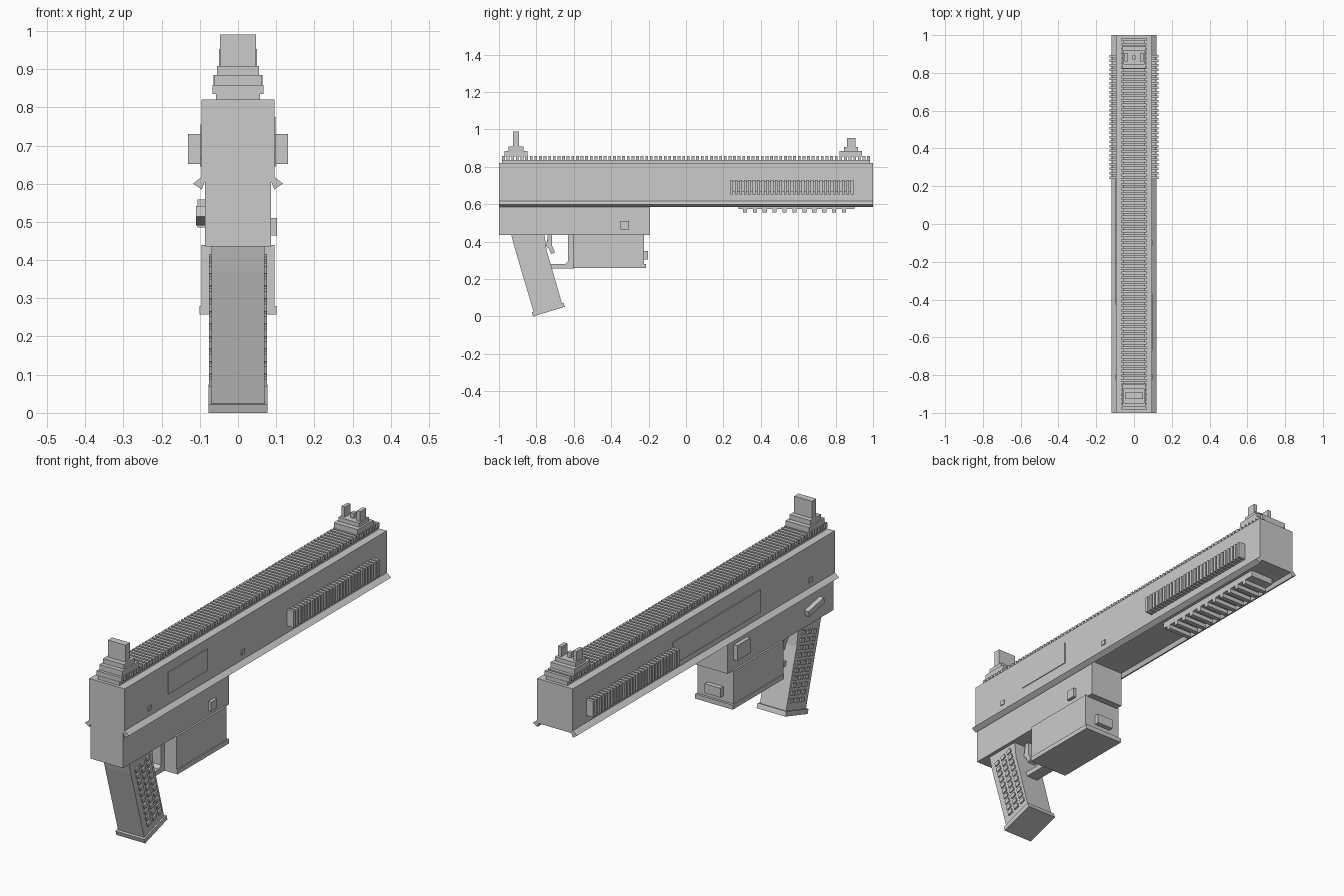
import bpy, bmesh, math
from mathutils import Vector, Matrix

grey = bpy.data.materials.new("plain_grey")
grey.diffuse_color = (0.6, 0.6, 0.6, 1)


def finish(name, bm):
    bmesh.ops.recalc_face_normals(bm, faces=bm.faces)
    me = bpy.data.meshes.new(name)
    bm.to_mesh(me)
    bm.free()
    me.materials.append(grey)
    ob = bpy.data.objects.new(name, me)
    bpy.context.collection.objects.link(ob)
    return ob


def add_box(bm, x0, x1, y0, y1, z0, z1, tilt=0):
    c = Vector(((x0 + x1) / 2, (y0 + y1) / 2, (z0 + z1) / 2))
    m = (Matrix.Translation(c) @ Matrix.Rotation(tilt, 4, 'X')
         @ Matrix.Diagonal((x1 - x0, y1 - y0, z1 - z0, 1)))
    bmesh.ops.create_cube(bm, size=1, matrix=m)


def boxes(name, items):
    bm = bmesh.new()
    for it in items:
        add_box(bm, *it)
    return finish(name, bm)


def prism(name, pts, a, b, axis='x'):
    """Extrude a profile: (y,z) points along x, or (x,z) points along y."""
    bm = bmesh.new()
    put = (lambda p, t: (t, p[0], p[1])) if axis == 'x' else (lambda p, t: (p[0], t, p[1]))
    f = bm.faces.new([bm.verts.new(put(p, a)) for p in pts])
    r = bmesh.ops.extrude_face_region(bm, geom=[f])
    d = Vector((b - a, 0, 0)) if axis == 'x' else Vector((0, b - a, 0))
    bmesh.ops.translate(bm, vec=d, verts=[v for v in r['geom'] if isinstance(v, bmesh.types.BMVert)])
    return finish(name, bm)


# Upper body with pointed flanges along its lower edges
half = [(0.095, 0.82), (0.095, 0.618), (0.118, 0.60), (0.095, 0.585), (0.087, 0.605)]
prism("upper_body", half + [(-x, z) for x, z in reversed(half)], -1, 1, 'y')

# Toothed top rail
rail = [(-0.057, 0.057, -0.985, 0.985, 0.815, 0.838)]
n = 80
for i in range(n):
    y = -0.976 + 1.952 * i / (n - 1)
    rail.append((-0.067, 0.067, y - 0.0075, y + 0.0075, 0.835, 0.859))
boxes("top_rail", rail)

# Rear and front sights on stepped bases
boxes("rear_sight", [(-0.062, 0.062, -0.97, -0.848, 0.855, 0.885),
                     (-0.055, 0.055, -0.95, -0.87, 0.88, 0.908),
                     (-0.047, 0.047, -0.926, -0.893, 0.90, 0.99)])
boxes("front_sight", [(-0.064, 0.064, 0.822, 0.942, 0.855, 0.885),
                      (-0.055, 0.055, 0.845, 0.92, 0.88, 0.905),
                      (-0.050, -0.032, 0.86, 0.905, 0.90, 0.953),
                      (0.032, 0.050, 0.86, 0.905, 0.90, 0.953),
                      (-0.009, 0.009, 0.872, 0.892, 0.90, 0.93)])

# Ribbed grips on both sides of the upper body
for side, s in (("left", -1), ("right", 1)):
    ribs = [(*sorted((s * 0.09, s * 0.116)), 0.245, 0.89, 0.665, 0.722)]
    for i in range(28):
        y = 0.245 + 0.643 * i / 27
        ribs.append((*sorted((s * 0.094, s * 0.131)), y - 0.0075, y + 0.0075, 0.652, 0.73))
    boxes(side + "_ribbed_grip", ribs)

# Thin side panels and pins
boxes("right_panel", [(0.09, 0.0985, -0.67, -0.37, 0.67, 0.775)])
boxes("left_panel", [(-0.0985, -0.09, -0.43, 0.24, 0.645, 0.755)])
boxes("pins", [(-0.099, 0.099, y - 0.012, y + 0.012, 0.645, 0.667) for y in (-0.81, -0.1)])

# Rail under the front end
under = [(-0.06, 0.06, 0.28, 0.90, 0.576, 0.61)]
for i in range(11):
    y = 0.315 + 0.53 * i / 10
    under.append((-0.06, 0.06, y - 0.011, y + 0.011, 0.557, 0.58))
boxes("under_rail", under)

# Lower frame, buttons and lever
boxes("lower_frame", [(-0.087, 0.087, -1, -0.193, 0.435, 0.607)])
boxes("right_button", [(0.08, 0.102, -0.35, -0.305, 0.465, 0.51)])
boxes("left_button", [(-0.106, -0.08, -0.34, -0.24, 0.485, 0.558)])
boxes("left_lever", [(-0.110, -0.08, -0.90, -0.78, 0.502, 0.53, -0.2)])

# Box ahead of the trigger, with floor plate and front catch
boxes("front_box", [(-0.096, 0.096, -0.605, -0.225, 0.275, 0.44)])
boxes("box_floor_plate", [(-0.101, 0.101, -0.605, -0.213, 0.258, 0.28)])
boxes("box_catch", [(-0.042, 0.042, -0.23, -0.202, 0.305, 0.35)])

# Trigger guard and trigger
prism("trigger_guard", [(-0.60, 0.437), (-0.632, 0.437), (-0.632, 0.295), (-0.645, 0.28),
                        (-0.73, 0.28), (-0.72, 0.257), (-0.60, 0.257)], -0.03, 0.03)
prism("trigger", [(-0.738, 0.44), (-0.748, 0.375), (-0.732, 0.362), (-0.722, 0.333),
                  (-0.700, 0.342), (-0.715, 0.375), (-0.718, 0.44)], -0.022, 0.022)

# Sloping grip and its base plate
prism("grip", [(-0.935, 0.44), (-0.917, 0.37), (-0.813, 0.018), (-0.662, 0.065),
               (-0.722, 0.275), (-0.745, 0.35), (-0.757, 0.44)], -0.07, 0.07)
prism("grip_base", [(-0.818, 0.0), (-0.825, 0.022), (-0.656, 0.074), (-0.648, 0.052)], -0.077, 0.077)

# Rows of small bumps on both grip sides
bumps = []
tilt = math.atan2(0.105, 0.352)
for r in range(10):
    t = r / 9
    cy, cz = -0.742 - 0.092 * t, 0.095 + 0.295 * t
    for c in (-1, 0, 1):
        y, z = cy + c * 0.043 * math.cos(tilt), cz + c * 0.043 * math.sin(tilt)
        for s in (-1, 1):
            bumps.append((*sorted((s * 0.065, s * 0.0765)), y - 0.013, y + 0.013, z - 0.01, z + 0.01, tilt))
boxes("grip_bumps", bumps)
